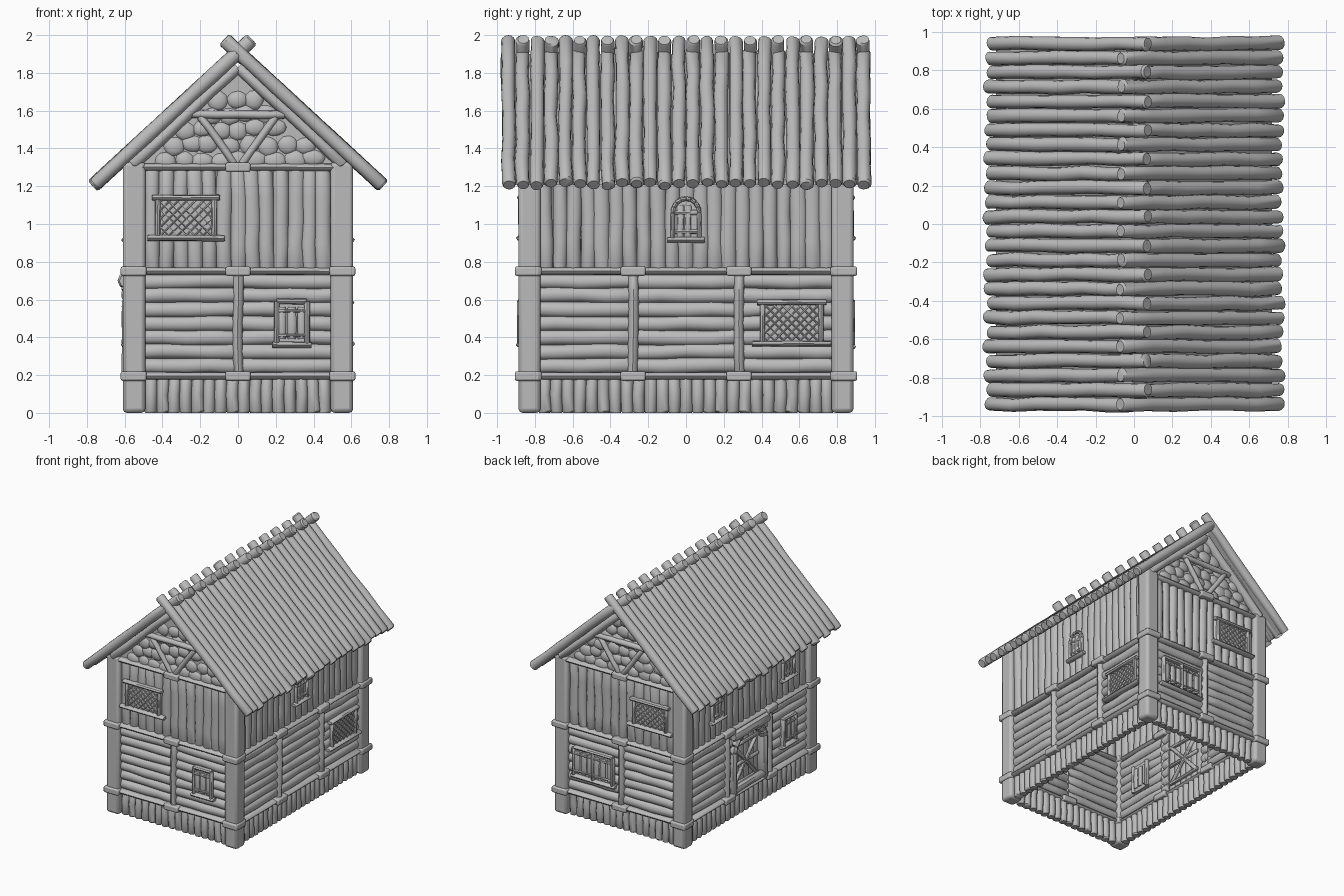
import bpy, bmesh, math, random
from mathutils import Vector

random.seed(7)
if "Cube" in bpy.data.objects:
    bpy.data.objects.remove(bpy.data.objects["Cube"])

grey = bpy.data.materials.new("weathered_grey")
grey.use_nodes = True
grey.diffuse_color = (0.5, 0.5, 0.5, 1)
grey.node_tree.nodes["Principled BSDF"].inputs["Base Color"].default_value = (0.5, 0.5, 0.5, 1)

HX, HY = 0.545, 0.825            # wall centre lines
NORMAL = {"front": (0, -1, 0), "back": (0, 1, 0), "right": (1, 0, 0), "left": (-1, 0, 0)}
HALF = {"front": 0.49, "back": 0.49, "right": 0.78, "left": 0.78}
STUDS = {"front": [0], "back": [0], "right": [-0.28, 0.28], "left": [-0.28, 0.28]}
PITCH, RIDGE = 0.922, 1.91       # roof slope and log crossing height


def at(side, u, out, z):
    """Point on a wall: distance along it, distance outward, height."""
    nx, ny, _ = NORMAL[side]
    return Vector((nx * (HX + out), u, z)) if nx else Vector((u, ny * (HY + out), z))


def log(bm, a, b, ra, rb=None, n=(0, 0, 1), sides=12, rings=5, wob=0.06):
    """Slightly crooked log with worn ends; ra is half width, rb half depth along n."""
    a, b, rb = Vector(a), Vector(b), rb or ra
    d = (b - a).normalized()
    s = d.cross(Vector(n)).normalized()
    n = s.cross(d)
    tip = min(0.2, 0.3 * ra / (b - a).length)
    steps = [0] + [tip + (1 - 2 * tip) * i / (rings - 1) for i in range(rings)] + [1]
    loops = []
    for i, t in enumerate(steps):
        end = i in (0, len(steps) - 1)
        k = (0.82 if end else 1) * (1 + random.uniform(-wob, wob))
        c = a.lerp(b, t) + s * ra * random.uniform(-wob, wob) * 2
        loops.append([bm.verts.new(c + s * ra * k * math.cos(w) + n * rb * k * math.sin(w))
                      for w in (2 * math.pi * j / sides for j in range(sides))])
    for p, q in zip(loops, loops[1:]):
        for j in range(sides):
            m = (j + 1) % sides
            bm.faces.new((p[j], p[m], q[m], q[j]))
    bm.faces.new(loops[0][::-1])
    bm.faces.new(loops[-1])


def box(bm, side, u0, u1, o0, o1, z0, z1):
    p, q = at(side, u0, o0, z0), at(side, u1, o1, z1)
    for v in bmesh.ops.create_cube(bm, size=1)["verts"]:
        v.co = Vector(((p[i] + q[i]) / 2 + v.co[i] * abs(p[i] - q[i]) for i in range(3)))


def finish(bm, name, bevel=0, angle=40):
    bmesh.ops.recalc_face_normals(bm, faces=bm.faces)
    mesh = bpy.data.meshes.new(name)
    bm.to_mesh(mesh)
    bm.free()
    obj = bpy.data.objects.new(name, mesh)
    bpy.context.collection.objects.link(obj)
    mesh.materials.append(grey)
    if bevel:
        mod = obj.modifiers.new("worn_edges", "BEVEL")
        mod.width, mod.segments = bevel, 2
    bpy.ops.object.select_all(action="DESELECT")
    obj.select_set(True)
    bpy.context.view_layer.objects.active = obj
    bpy.ops.object.shade_smooth_by_angle(angle=math.radians(angle))


# Corner posts
bm = bmesh.new()
for side in ("front", "back"):
    for u in (-0.55, 0.55):
        box(bm, side, u - 0.06, u + 0.06, -0.055, 0.062, 0, 1.33)
finish(bm, "corner_posts", 0.022)

# Palisade footing, log storey and plank storey
footing, logs, planks, studs, beams, blocks = [bmesh.new() for _ in range(6)]
for side, n in NORMAL.items():
    half = HALF[side]
    ends = [-half - 0.06] + STUDS[side] + [half + 0.06]
    count = round(2 * half / 0.062)
    for i in range(count):
        u = -half + (i + 0.5) * 2 * half / count
        log(footing, at(side, u, 0, 0), at(side, u, 0, 0.19), 0.034, 0.036, n, rings=3)
    for a, b in zip(ends, ends[1:]):
        doorway = side == "left" and abs(a + b) < 0.1
        for i in range(7):
            z = 0.25 + i * 0.0745
            spans = [(a, -0.2), (0.2, b)] if doorway else [(a, b)]
            for p, q in spans:
                log(logs, at(side, p, 0, z), at(side, q, 0, z), 0.041, 0.038, n)
    top = 1.29 if side in ("front", "back") else 1.36
    count = round(2 * half / 0.075)
    for i in range(count):
        u = -half + (i + 0.5) * 2 * half / count
        log(planks, at(side, u, 0, 0.75), at(side, u + random.uniform(-0.008, 0.008), 0, top),
            random.uniform(0.039, 0.047), 0.036, n)
    for u in STUDS[side]:
        log(studs, at(side, u, 0.015, 0.2), at(side, u, 0.015, 0.75), 0.029, 0.045, n)
    for z in (0.195, 0.75, 1.3):
        if z > 1 and side in ("right", "left"):
            continue
        log(beams, at(side, ends[0] - 0.02, 0.01, z), at(side, ends[-1] + 0.02, 0.01, z),
            0.021, 0.05, n, wob=0.03)
        spots = STUDS[side] + ([ends[0], ends[-1]] if z < 1 else [])
        for u in spots:
            box(blocks, side, u - 0.066, u + 0.066, -0.06, 0.076, z - 0.025, z + 0.025)
finish(footing, "palisade_footing")
finish(logs, "log_walls")
finish(planks, "plank_walls")
finish(studs, "wall_studs")
finish(beams, "wall_beams")
finish(blocks, "joint_blocks", 0.01)

# Gable infill, stones and timber braces
panel, stones, braces = bmesh.new(), bmesh.new(), bmesh.new()
for side in ("front", "back"):
    n = NORMAL[side]
    corners = [(-0.55, 1.29), (0.55, 1.29), (0, 1.82)]
    inner = [panel.verts.new(at(side, u, -0.03, z)) for u, z in corners]
    outer = [panel.verts.new(at(side, u, 0.02, z)) for u, z in corners]
    panel.faces.new(inner)
    panel.faces.new(outer)
    for i in range(3):
        j = (i + 1) % 3
        panel.faces.new((inner[i], inner[j], outer[j], outer[i]))
    for row in range(6):
        z = 1.34 + row * 0.08
        for col in range(-5, 6):
            u = (col + 0.5 * (row % 2)) * 0.1 + random.uniform(-0.02, 0.02)
            if z > 1.79 - PITCH * abs(u):
                continue
            c = at(side, u, 0.012, z + random.uniform(-0.012, 0.012))
            w, h = random.uniform(0.055, 0.07), random.uniform(0.045, 0.058)
            for v in bmesh.ops.create_icosphere(stones, subdivisions=2, radius=1)["verts"]:
                k = random.uniform(0.93, 1.05)
                v.co = c + Vector((v.co.x * w, v.co.y * 0.028, v.co.z * h)) * k
    for m in (-1, 1):
        log(braces, at(side, 0, 0.03, 1.83), at(side, m * 0.56, 0.03, 1.83 - 0.56 * PITCH), 0.032, 0.04, n)
        log(braces, at(side, m * 0.02, 0.035, 1.32), at(side, m * 0.2, 0.035, 1.57), 0.02, 0.022, n)
    log(braces, at(side, -0.25, 0.035, 1.58), at(side, 0.25, 0.035, 1.58), 0.022, 0.025, n)
finish(panel, "gable_infill")
finish(stones, "gable_stones", angle=60)
finish(braces, "gable_braces")

# Roof: alternate logs run past the ridge and cross
for m, name in ((1, "left"), (-1, "right")):
    bm, deck = bmesh.new(), bmesh.new()
    for i in range(26):
        y = -0.94 + i * 0.0752
        over = random.uniform(0.066, 0.076) if (i % 2 == 0) == (m > 0) else 0
        low = random.uniform(0.745, 0.77)
        log(bm, (-m * over, y, RIDGE + over * PITCH), (m * low, y, RIDGE - low * PITCH),
            0.036, 0.037, (0, 0, 1), rings=7, wob=0.07)
    section = [(0, RIDGE - 0.01), (0.72, RIDGE - 0.01 - 0.72 * PITCH),
               (0.72, RIDGE - 0.04 - 0.72 * PITCH), (0, RIDGE - 0.04)]
    face = deck.faces.new([deck.verts.new((m * x, -0.94, z)) for x, z in section])
    push = bmesh.ops.extrude_face_region(deck, geom=[face])["geom"]
    bmesh.ops.translate(deck, vec=(0, 1.88, 0), verts=[v for v in push if isinstance(v, bmesh.types.BMVert)])
    finish(bm, "roof_logs_" + name)
    finish(deck, "roof_deck_" + name)


def bar(bm, side, a, b, out, r, depth=None):
    log(bm, at(side, a[0], out, a[1]), at(side, b[0], out, b[1]), r, depth, NORMAL[side],
        sides=8, rings=3, wob=0.04)


def ledges(bm, side, u, w, z0, z1):
    """Lintel and wider sill."""
    bar(bm, side, (u - w - 0.03, z1), (u + w + 0.03, z1), 0.045, 0.015, 0.025)
    bar(bm, side, (u - w - 0.055, z0), (u + w + 0.055, z0), 0.045, 0.016, 0.03)


def lattice_window(name, side, u, w, z0, z1):
    bm = bmesh.new()
    box(bm, side, u - w, u + w, -0.044, 0.042, z0, z1)
    ledges(bm, side, u, w, z0, z1)
    h = z1 - z0
    for out in (-0.047, 0.047):
        for e in (-w, w):
            bar(bm, side, (u + e, z0), (u + e, z1), out, 0.014, 0.016)
        for i in range(-4, 8):               # diagonal bars clipped to the opening
            x = -w + i * 0.045
            t0, t1 = max(0, (-w - x) / h), min(1, (w - x) / h)
            if t1 - t0 > 0.05:
                for m in (-1, 1):
                    bar(bm, side, (u + m * (x + t0 * h), z0 + t0 * h),
                        (u + m * (x + t1 * h), z0 + t1 * h), out, 0.0045)
    finish(bm, name)


def shutter_window(name, side, u, w, z0, z1, leaves=1):
    bm = bmesh.new()
    box(bm, side, u - w, u + w, -0.044, 0.04, z0, z1)
    ledges(bm, side, u, w - 0.03, z0, z1)
    for out in (-0.045, 0.05):
        for i in range(leaves + 1):
            e = u - w + 2 * w * i / leaves
            bar(bm, side, (e, z0), (e, z1), out, 0.015, 0.02)
        for i in range(leaves * 3):
            e = u - w + 2 * w * (i + 0.5) / (leaves * 3)
            bar(bm, side, (e, z0 + 0.03), (e, z1 - 0.03), out, w / (leaves * 3) * 0.85, 0.012)
        for z in (z0 + 0.05, z1 - 0.05):
            bar(bm, side, (u - w, z), (u + w, z), out + 0.008, 0.008)
    finish(bm, name)


def arch_points(u, w, z, h, steps=8):
    return [(u - w * math.cos(math.pi * i / steps), z + h * math.sin(math.pi * i / steps)) for i in range(steps + 1)]


def arched_window(name, side, u):
    bm = bmesh.new()
    path = [(u - 0.07, 0.92)] + arch_points(u, 0.07, 1.06, 0.075) + [(u + 0.07, 0.92)]
    for out in (-0.04, 0.045):
        bm.faces.new([bm.verts.new(at(side, a, out * 0.95, b)) for a, b in path])
        for a, b in zip(path, path[1:]):
            bar(bm, side, a, b, out, 0.012, 0.018)
        for z in (0.96, 1.06):
            bar(bm, side, (u - 0.06, z), (u + 0.06, z), out, 0.012)
        for e in (-0.03, 0.01):
            bar(bm, side, (u + e, 0.93), (u + e, 1.1), out, 0.018, 0.01)
    bar(bm, side, (u - 0.1, 0.915), (u + 0.1, 0.915), 0.045, 0.015, 0.028)
    finish(bm, name)


# Windows
lattice_window("front_lattice_window", "front", -0.275, 0.15, 0.925, 1.14)
lattice_window("back_lattice_window", "back", -0.275, 0.15, 0.925, 1.14)
lattice_window("right_lattice_window", "right", 0.56, 0.155, 0.365, 0.585)
shutter_window("front_shutter_window", "front", 0.285, 0.08, 0.36, 0.59)
shutter_window("left_shutter_window", "left", -0.52, 0.08, 0.36, 0.59)
shutter_window("back_shutter_window", "back", 0.25, 0.18, 0.35, 0.59, 2)
for name, side, u in (("right", "right", 0), ("left_rear", "left", 0.42), ("left_front", "left", -0.52)):
    arched_window(name + "_arched_window", side, u)

# Door with arched log frame and cross braces
bm = bmesh.new()
for i in range(6):
    u = -0.165 + i * 0.066
    bar(bm, "left", (u, 0.2), (u, 0.73), -0.015, 0.035, 0.015)
for out in (-0.035, 0.006):
    for m in (-1, 1):
        bar(bm, "left", (-0.15 * m, 0.25), (0.15 * m, 0.57), out, 0.016)
    for z in (0.25, 0.41, 0.57):
        bar(bm, "left", (-0.17, z), (0.17, z), out, 0.015)
path = [(-0.205, 0.2)] + arch_points(0, 0.205, 0.55, 0.14) + [(0.205, 0.2)]
for a, b in zip(path, path[1:]):
    bar(bm, "left", a, b, 0.025, 0.037, 0.045)
bar(bm, "left", (-0.23, 0.7), (0.23, 0.7), 0.05, 0.042)
bar(bm, "left", (-0.2, 0.235), (0.2, 0.235), 0.035, 0.03)
finish(bm, "arched_door")
